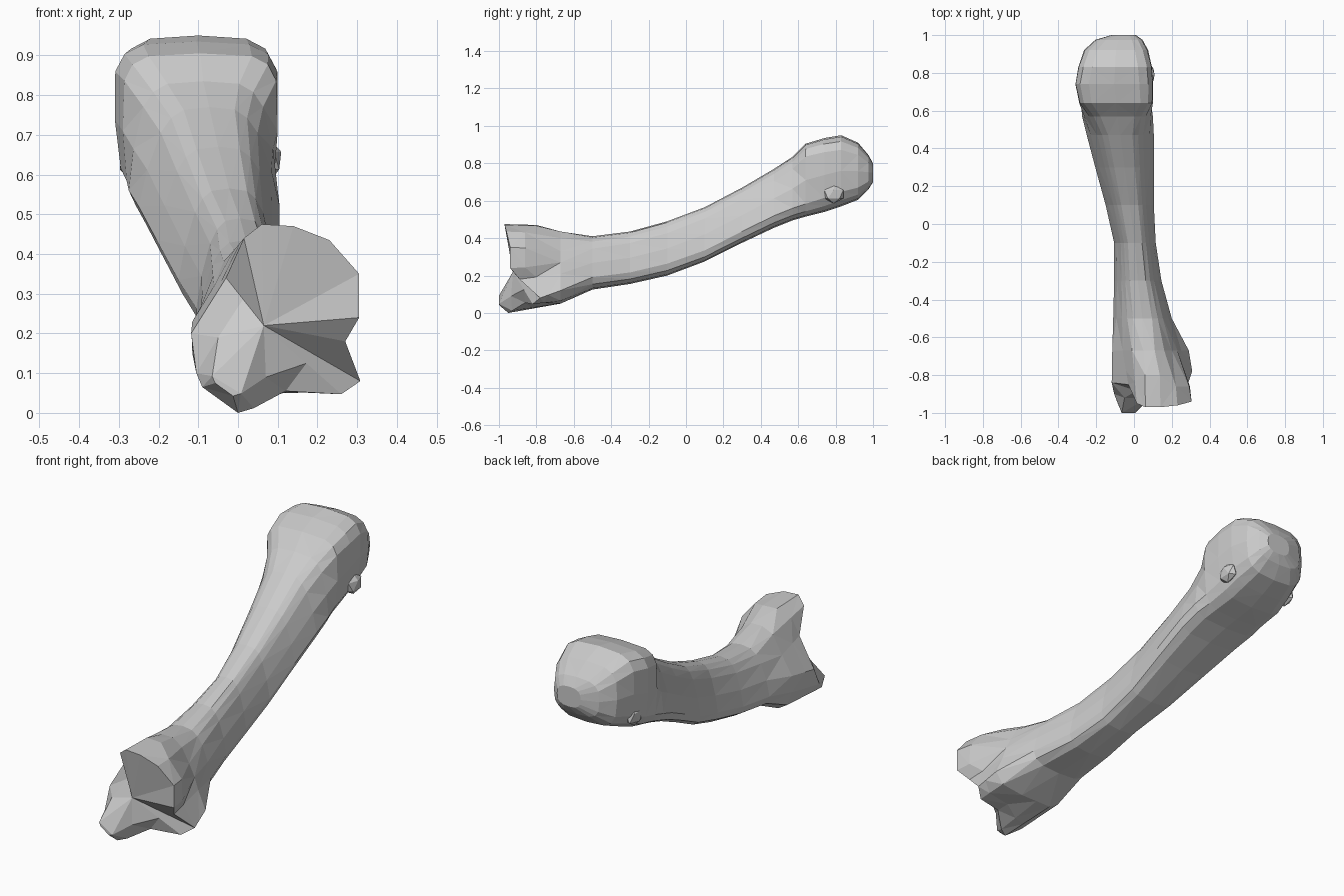
import bpy, bmesh, math
from mathutils import Vector

if "Cube" in bpy.data.objects:
    bpy.data.objects.remove(bpy.data.objects["Cube"])

SIDES = 16
bone_mat = bpy.data.materials.new("bone_grey")
bone_mat.diffuse_color = (0.6, 0.6, 0.6, 1)
bone_mat.use_nodes = True
bone_mat.node_tree.nodes["Principled BSDF"].inputs["Base Color"].default_value = bone_mat.diffuse_color


def section(y, x0, x1, z0, z1, taper, power):
    """Rounded box cross-section, narrowed towards its top by taper."""
    raw = []
    for k in range(SIDES):
        a = 2 * math.pi * k / SIDES
        c, s = math.cos(a), math.sin(a)
        u = math.copysign(abs(c) ** power, c)
        v = math.copysign(abs(s) ** power, s)
        raw.append((u * (1 - taper * (v + 1) / 2), v))
    m = max(abs(u) for u, v in raw)
    return [Vector(((x0 + x1) / 2 + u / m * (x1 - x0) / 2, y,
                    (z0 + z1) / 2 + v * (z1 - z0) / 2)) for u, v in raw]


def finish(bm, name):
    bmesh.ops.recalc_face_normals(bm, faces=bm.faces)
    bmesh.ops.triangulate(bm, faces=bm.faces)
    me = bpy.data.meshes.new(name)
    bm.to_mesh(me)
    bm.free()
    me.materials.append(bone_mat)
    ob = bpy.data.objects.new(name, me)
    bpy.context.collection.objects.link(ob)


def knob(name, centre, radii):
    bm = bmesh.new()
    bmesh.ops.create_icosphere(bm, subdivisions=1, radius=1)
    for v in bm.verts:
        v.co = Vector([c + r * p for c, r, p in zip(centre, radii, v.co)])
    finish(bm, name)


# Flared joint end: outline of the front face and of the ring behind it
front = [Vector(p) for p in (
    (.27, -.89, .18), (.305, -.94, .24), (.305, -.94, .35), (.23, -.96, .435),
    (.14, -.97, .47), (.06, -.97, .475), (.015, -.95, .44), (-.03, -.85, .34),
    (-.118, -.84, .20), (-.105, -.90, .10), (-.09, -.94, .065), (0, -.95, 0),
    (.04, -.93, .012), (.12, -.86, .055), (.26, -.82, .047), (.308, -.78, .08))]
behind = [Vector((x, -.67, z)) for x, z in (
    (.25, .21), (.23, .27), (.20, .33), (.16, .40), (.11, .435), (.05, .435),
    (-.01, .41), (-.06, .32), (-.115, .23), (-.115, .15), (-.09, .08),
    (-.04, .05), (.04, .05), (.13, .05), (.25, .065), (.29, .12))]
# The upper block keeps its outline for a short depth before narrowing
block = [p.lerp(q, .4) for p, q in zip(front, behind)]
for k in range(1, 6):
    block[k] = front[k].lerp(behind[k], .12)
    block[k].y = -.86 if k < 4 else -.80

# Hollow in the front face, with a lobe swelling forward below it
hollow = Vector((.065, -.925, .22))
inner = [p.lerp(hollow, .45) for p in front]
lobe_tip = Vector((-.025, -1, .085))
for k in range(9, 13):
    inner[k] = front[k].lerp(lobe_tip, .5)
    inner[k].y = -1
inner[8] = Vector((-.05, -.92, .19))
inner[13] = Vector((.07, -.935, .09))

# Shaft and rounded head: y, x range, z range, taper, corner power
rings = [inner, front, block, behind] + [section(*s) for s in (
    (-.50, -.11, .20, .125, .41, .5, .65),
    (-.30, -.105, .145, .155, .435, .5, .6),
    (-.10, -.105, .115, .20, .49, .5, .6),
    (.10, -.15, .105, .275, .565, .5, .55),
    (.30, -.205, .105, .375, .67, .5, .55),
    (.47, -.25, .105, .455, .77, .48, .55),
    (.57, -.275, .10, .495, .835, .3, .5),
    (.64, -.29, .10, .515, .905, -.05, .45),
    (.74, -.31, .10, .54, .935, -.12, .5),
    (.83, -.295, .095, .57, .95, -.12, .55),
    (.92, -.265, .075, .605, .91, -.05, .58),
    (.975, -.205, .045, .66, .845, 0, .62),
    (1.0, -.12, .01, .70, .80, 0, .75))]

bm = bmesh.new()
loops = [[bm.verts.new(p) for p in ring] for ring in rings]
for a, b in zip(loops, loops[1:]):
    for k in range(SIDES):
        j = (k + 1) % SIDES
        bm.faces.new((a[k], a[j], b[j], b[k]))
# Close the lobe, the hollow and the head
mouth = loops[0]
bm.faces.new(mouth[9:13])
rim = mouth[:10] + mouth[12:]
centre = bm.verts.new(hollow)
for a, b in zip(rim, rim[1:] + rim[:1]):
    bm.faces.new((centre, a, b))
bm.faces.new(loops[-1])
finish(bm, "bone_shaft")

# Small bumps beside the head
knob("left_bump", (-.268, .79, .635), (.033, .06, .05))
knob("right_bump", (.082, .79, .635), (.03, .06, .05))
